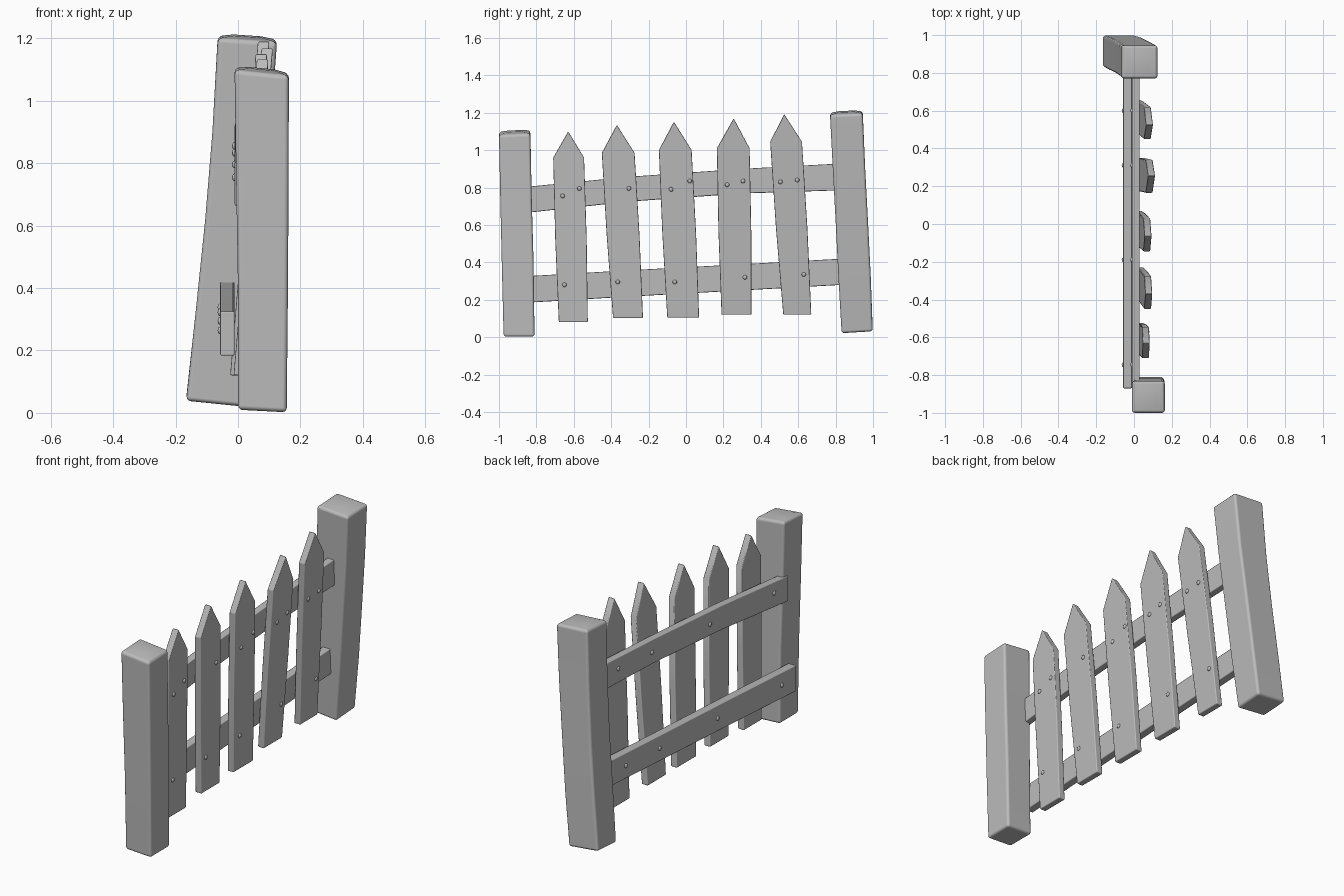
import bpy, bmesh, math
from mathutils import Matrix

if "Cube" in bpy.data.objects:
    bpy.data.objects.remove(bpy.data.objects["Cube"])

grey = bpy.data.materials.new("plain grey")
grey.diffuse_color = (0.5, 0.5, 0.5, 1)
grey.use_nodes = True
grey.node_tree.nodes["Principled BSDF"].inputs["Base Color"].default_value = grey.diffuse_color


def finish(name, bm, bevel=0.0, segments=2):
    bmesh.ops.recalc_face_normals(bm, faces=bm.faces)
    me = bpy.data.meshes.new(name)
    bm.to_mesh(me)
    bm.free()
    me.materials.append(grey)
    for p in me.polygons:
        p.use_smooth = True
    ob = bpy.data.objects.new(name, me)
    bpy.context.collection.objects.link(ob)
    if bevel:
        m = ob.modifiers.new("worn edges", 'BEVEL')
        m.width = bevel
        m.segments = segments
        m.limit_method = 'ANGLE'
        m.angle_limit = math.radians(30)
        m.harden_normals = True
    return ob


def loft(name, rings, bevel, segments=2):
    """Skin four-cornered rings and cap both ends."""
    bm = bmesh.new()
    vs = [[bm.verts.new(c) for c in r] for r in rings]
    for a, b in zip(vs, vs[1:]):
        for i in range(4):
            j = (i + 1) % 4
            bm.faces.new((a[i], a[j], b[j], b[i]))
    bm.faces.new(vs[0])
    bm.faces.new(vs[-1])
    bmesh.ops.remove_doubles(bm, verts=bm.verts, dist=0.0005)
    return finish(name, bm, bevel, segments)


def flat_ring(x0, x1, y0, y1, z, tx=0.0, ty=0.0):
    """Ring across z; tx and ty tilt it along x and y."""
    return [(x, y, z + tx * sx + ty * sy) for x, y, sx, sy in
            ((x0, y0, -1, -1), (x1, y0, 1, -1), (x1, y1, 1, 1), (x0, y1, -1, 1))]


# posts, each with a slightly crowned top
loft("short_post", [
    flat_ring(0.0, 0.156, -0.975, -0.81, 0.006, -0.004, 0.0),
    flat_ring(0.0, 0.16, -0.985, -0.815, 0.4),
    flat_ring(-0.006, 0.162, -0.993, -0.825, 0.75),
    flat_ring(-0.011, 0.163, -1.0, -0.832, 1.092, -0.009, 0.004),
    flat_ring(0.035, 0.117, -0.955, -0.877, 1.102, -0.004, 0.002)], 0.014, 3)
loft("tall_post", [
    flat_ring(-0.166, 0.012, 0.832, 0.998, 0.034, -0.009, 0.005),
    flat_ring(-0.136, 0.045, 0.815, 0.988, 0.32),
    flat_ring(-0.105, 0.075, 0.8, 0.973, 0.62),
    flat_ring(-0.082, 0.103, 0.785, 0.958, 0.9),
    flat_ring(-0.065, 0.125, 0.77, 0.945, 1.197, -0.006, 0.004),
    flat_ring(-0.015, 0.075, 0.815, 0.9, 1.207, -0.003, 0.002)], 0.014, 3)

# rails: back x, front x, then y with bottom and top height
rails = {
    "upper_rail": (-0.011, 0.03, [(-0.87, 0.663, 0.802), (-0.3, 0.725, 0.858),
                                  (0.3, 0.768, 0.9), (0.82, 0.785, 0.928)]),
    "lower_rail": (-0.057, -0.011, [(-0.87, 0.183, 0.325), (-0.3, 0.217, 0.358),
                                    (0.3, 0.25, 0.39), (0.84, 0.28, 0.42)])}
for name, (x0, x1, pts) in rails.items():
    loft(name, [[(x0, y, a), (x1, y, a), (x1, y, b), (x0, y, b)]
                for y, a, b in pts], 0.005)

# pickets: bottom left/right, shoulder left/right, tip y, heights of
# bottom/shoulder/tip, then back face x at the bottom and at the tip
pickets = [
    (-0.68, -0.525, -0.71, -0.545, -0.63, 0.08, 0.96, 1.10, 0.018, 0.046),
    (-0.39, -0.23, -0.45, -0.275, -0.37, 0.102, 0.985, 1.135, 0.015, 0.06),
    (-0.10, 0.07, -0.145, 0.03, -0.065, 0.105, 1.0, 1.152, 0.006, 0.056),
    (0.19, 0.35, 0.165, 0.34, 0.255, 0.12, 1.01, 1.17, -0.014, 0.075),
    (0.52, 0.67, 0.45, 0.62, 0.525, 0.12, 1.045, 1.192, -0.025, 0.064)]
THICK = 0.037


def lean(p, z):
    """Back face x of a leaning picket at height z."""
    return p[8] + (p[9] - p[8]) * (z - p[5]) / (p[7] - p[5])


def picket_ring(p, y0, y1, z):
    x = lean(p, z)
    return [(x, y0, z), (x + THICK, y0, z), (x + THICK, y1, z), (x, y1, z)]


for n, p in enumerate(pickets, 1):
    b0, b1, s0, s1, tip, zb, zs, zt = p[:8]
    rings = []
    for t in (0, 0.5, 1):
        bulge = 0.004 * math.sin(math.pi * t)
        rings.append(picket_ring(p, b0 + (s0 - b0) * t - bulge,
                                 b1 + (s1 - b1) * t + bulge, zb + (zs - zb) * t))
    rings.append(picket_ring(p, tip, tip, zt))
    loft(f"picket_{n}", rings, 0.005)


# nails: small flattened domes
def nail(name, x, y, z):
    bm = bmesh.new()
    bmesh.ops.create_uvsphere(bm, u_segments=8, v_segments=6, radius=0.012,
                              matrix=Matrix.Translation((x, y, z)) @
                              Matrix.Diagonal((0.6, 1, 1, 1)))
    finish(name, bm)


front = [(-0.66, 0.755), (-0.57, 0.795), (-0.305, 0.795), (-0.08, 0.79),
         (0.02, 0.835), (0.22, 0.815), (0.305, 0.835), (0.505, 0.83),
         (0.595, 0.84), (-0.65, 0.28), (-0.365, 0.295), (-0.06, 0.295),
         (0.315, 0.32), (0.63, 0.335)]
for n, (y, z) in enumerate(front, 1):
    p = min(pickets, key=lambda q: abs(q[4] - y))
    nail(f"front_nail_{n}", lean(p, z) + THICK, y, z)
for n, y in enumerate((-0.745, -0.19, 0.31, 0.6), 1):
    nail(f"upper_back_nail_{n}", -0.012, y, 0.81 + 0.075 * y)
    nail(f"lower_back_nail_{n}", -0.058, y, 0.305 + 0.055 * y)
